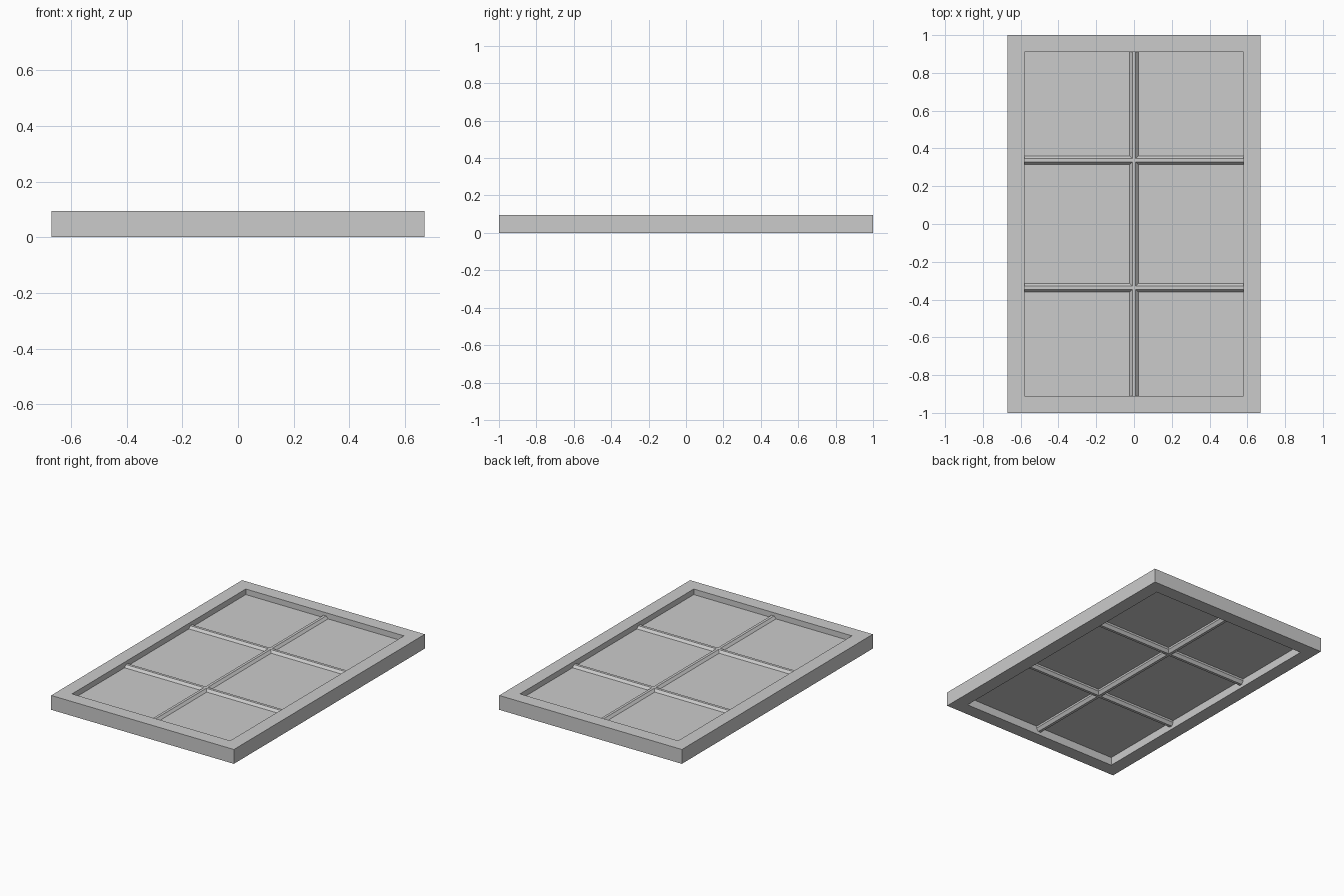
import bpy, bmesh
from mathutils import Vector

if "Cube" in bpy.data.objects:
    bpy.data.objects.remove(bpy.data.objects["Cube"])

# Main dimensions
W, L, H = 0.67, 1.0, 0.095
IW, IL = 0.58, 0.91
PANE_Z = 0.056


def finish(name, bm):
    bmesh.ops.recalc_face_normals(bm, faces=bm.faces)
    me = bpy.data.meshes.new(name)
    bm.to_mesh(me)
    bm.free()
    ob = bpy.data.objects.new(name, me)
    bpy.context.collection.objects.link(ob)
    return ob


def prism(name, profile, start, end, side):
    """Sweep a (side, z) profile from start to end."""
    bm = bmesh.new()
    rings = [[bm.verts.new(Vector(p) + Vector(side) * u + Vector((0, 0, z)))
              for u, z in profile] for p in (start, end)]
    n = len(profile)
    for i in range(n):
        j = (i + 1) % n
        bm.faces.new((rings[0][i], rings[0][j], rings[1][j], rings[1][i]))
    for r in rings:
        bm.faces.new(r)
    return finish(name, bm)


# Outer frame: rectangular ring
bm = bmesh.new()
signs = [(-1, -1), (1, -1), (1, 1), (-1, 1)]
loops = [[bm.verts.new((sx * w, sy * l, z)) for sx, sy in signs]
         for w, l, z in ((W, L, 0), (W, L, H), (IW, IL, H), (IW, IL, 0))]
for k in range(4):
    a, b = loops[k], loops[(k + 1) % 4]
    for i in range(4):
        j = (i + 1) % 4
        bm.faces.new((a[i], a[j], b[j], b[i]))
finish("outer_frame", bm)

# Thin glass pane
t = 0.002
prism("glass_pane", [(-IW, -t), (IW, -t), (IW, t), (-IW, t)],
      (0, -IL, PANE_Z), (0, IL, PANE_Z), (1, 0, 0))

# Glazing bars with bevelled sides
bar = [(-0.023, -0.015), (-0.009, -0.035), (0.009, -0.035), (0.023, -0.015),
       (0.023, 0.002), (0.009, 0.018), (-0.009, 0.018), (-0.023, 0.002)]
prism("upright_bar", bar, (0, -IL, PANE_Z), (0, IL, PANE_Z), (1, 0, 0))
for y in (-0.337, 0.337):
    prism("cross_bar", bar, (-IW, y, PANE_Z), (IW, y, PANE_Z), (0, 1, 0))
